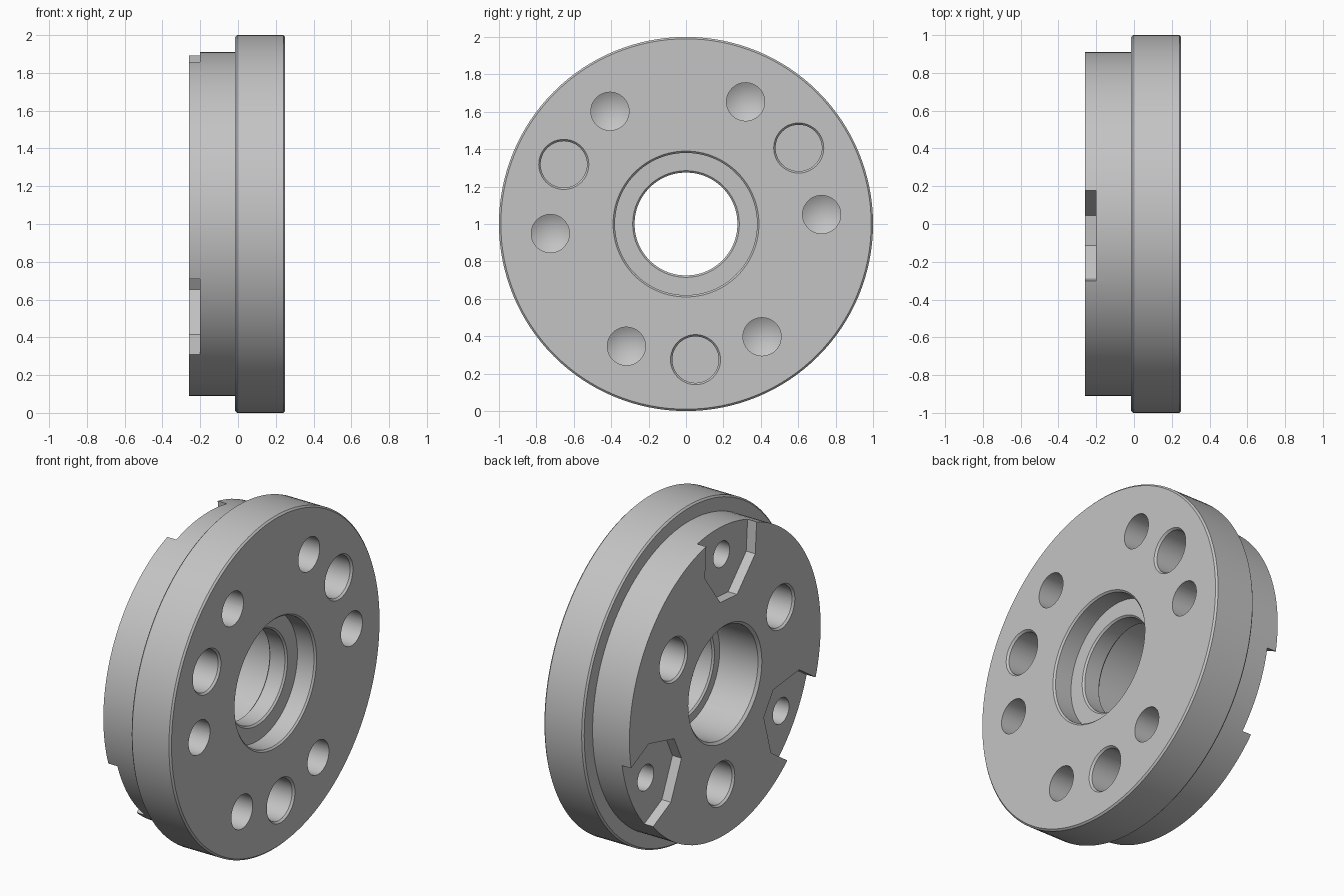
import bpy, bmesh
from math import radians, cos, sin, tau

if "Cube" in bpy.data.objects:
    bpy.data.objects.remove(bpy.data.objects["Cube"], do_unlink=True)

BACK, FRONT, STEP, FLOOR = -0.26, 0.25, -0.015, -0.2

steel = bpy.data.materials.new("grey_steel")
steel.use_nodes = True
steel.diffuse_color = (0.55, 0.55, 0.55, 1)
steel.node_tree.nodes["Principled BSDF"].inputs["Base Color"].default_value = (0.55, 0.55, 0.55, 1)


def polar(radius, degrees):
    a = radians(degrees)
    return radius * cos(a), 1 + radius * sin(a)


def lathe(bm, profile, centre=(0, 1), sides=48, closed=False):
    """Revolve (x, radius) points about an axis parallel to x."""
    rings = []
    for x, r in profile:
        if r == 0:
            rings.append([bm.verts.new((x, *centre))] * sides)
        else:
            rings.append([bm.verts.new((x, centre[0] + r * cos(tau * i / sides),
                                        centre[1] + r * sin(tau * i / sides)))
                          for i in range(sides)])
    pairs = list(zip(rings, rings[1:]))
    if closed:
        pairs.append((rings[-1], rings[0]))
    for a, b in pairs:
        for i in range(sides):
            j = (i + 1) % sides
            bm.faces.new(dict.fromkeys((a[i], a[j], b[j], b[i])))


def finish(bm, name):
    bmesh.ops.recalc_face_normals(bm, faces=bm.faces)
    mesh = bpy.data.meshes.new(name)
    bm.to_mesh(mesh)
    bm.free()
    mesh.materials.append(steel)
    obj = bpy.data.objects.new(name, mesh)
    bpy.context.collection.objects.link(obj)
    return obj


def cut(target, cutter):
    cutter.hide_render = True
    mod = target.modifiers.new(cutter.name, "BOOLEAN")
    mod.operation, mod.solver, mod.object = "DIFFERENCE", "EXACT", cutter
    bpy.context.view_layer.objects.active = target
    bpy.ops.object.modifier_apply(modifier=mod.name)
    bpy.data.objects.remove(cutter, do_unlink=True)


# Flanged disc with stepped, chamfered bore
c = 0.01
bm = bmesh.new()
lathe(bm, [(BACK, 0.91), (STEP, 0.91), (STEP, 1 - c), (STEP + c, 1), (FRONT - c, 1),
           (FRONT, 1 - c), (FRONT, 0.39), (FRONT - c, 0.38), (0.13, 0.38),
           (0.13, 0.285), (0.12, 0.275), (0.02, 0.275), (0.01, 0.285),
           (0.01, 0.335), (BACK + 0.015, 0.335), (BACK, 0.35)],
      sides=128, closed=True)
disc = finish(bm, "flanged_disc")

# Tapered pockets open to the rim on the rear face
bm = bmesh.new()
outline = [(1.1, 0.24), (0.69, 0.24), (0.5, 0.08), (0.5, -0.08), (0.69, -0.24), (1.1, -0.24)]
for angle in (94, 214, 334):
    a = radians(angle)
    loops = [[bm.verts.new((x, r * cos(a) - t * sin(a), 1 + r * sin(a) + t * cos(a)))
              for r, t in outline] for x in (BACK - 0.1, FLOOR)]
    for loop in loops:
        bm.faces.new(loop)
    for i in range(len(outline)):
        j = (i + 1) % len(outline)
        bm.faces.new((loops[0][i], loops[0][j], loops[1][j], loops[1][i]))
cut(disc, finish(bm, "rim_pockets"))

# Blind holes on both faces
bm = bmesh.new()
for k in range(3):
    turn = 120 * k
    # chamfered flat-bottomed holes, front then rear
    for face, inward, radius in ((FRONT, -1, 0.727), (BACK, 1, 0.59)):
        lathe(bm, [(face - inward * 0.05, 0), (face - inward * 0.05, 0.134), (face, 0.134),
                   (face + inward * 0.012, 0.124), (face + inward * 0.2, 0.124),
                   (face + inward * 0.2, 0)], polar(radius, 34 + turn))
    # drilled holes with conical ends
    for offset in (4, 64):
        lathe(bm, [(FRONT + 0.05, 0), (FRONT + 0.05, 0.102), (FRONT - 0.2, 0.102),
                   (FRONT - 0.26, 0)], polar(0.727, offset + turn))
    # small holes in the pocket floors
    lathe(bm, [(BACK - 0.05, 0), (BACK - 0.05, 0.077), (0.0, 0.077), (0.045, 0)],
          polar(0.745, 94 + turn))
cut(disc, finish(bm, "blind_holes"))

bpy.ops.object.select_all(action="DESELECT")
disc.select_set(True)
bpy.context.view_layer.objects.active = disc
bpy.ops.object.shade_smooth_by_angle(angle=radians(25))
